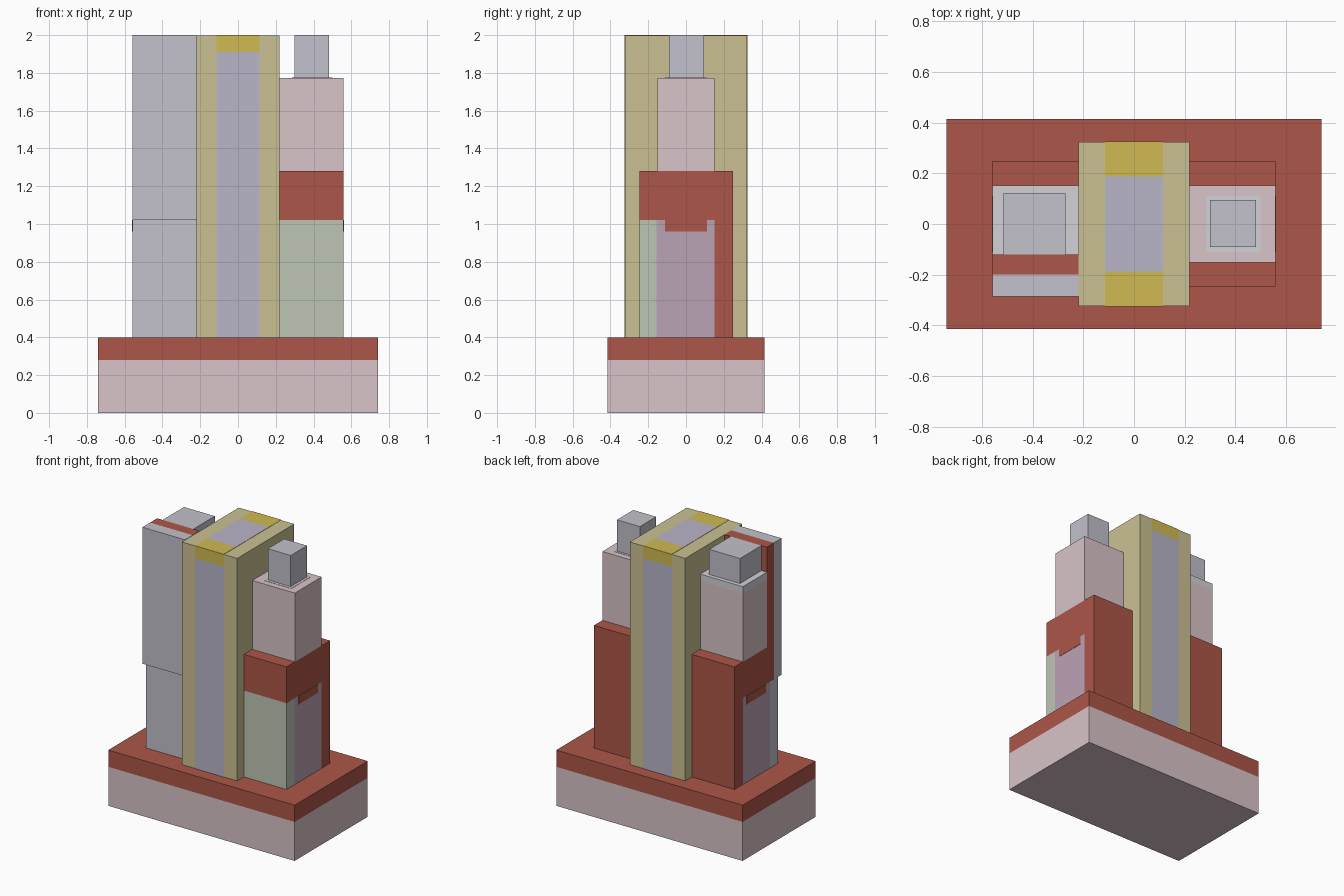
import bpy, bmesh

if "Cube" in bpy.data.objects:
    bpy.data.objects.remove(bpy.data.objects["Cube"])

# Palette (sRGB values turned into linear colour)
def paint(name, hexa):
    m = bpy.data.materials.new(name)
    rgb = [int(hexa[i:i + 2], 16) / 255 for i in (0, 2, 4)]
    m.diffuse_color = [((c + 0.055) / 1.055) ** 2.4 for c in rgb] + [1]
    m.use_nodes = True
    m.node_tree.nodes["Principled BSDF"].inputs["Base Color"].default_value = m.diffuse_color
    return m

PINK = paint("pink", "D8C4C8")
RED = paint("red", "AC5648")
OLIVE = paint("olive", "CBC193")
YELLOW = paint("yellow", "D0BA52")
LAVENDER = paint("lavender", "B9B5C8")
GREY = paint("grey", "C3C1CB")
PALE = paint("pale", "D2D1D6")
GREEN = paint("green", "BEC5B4")
MAUVE = paint("mauve", "BBA3B5")

def box(name, x, y, z, mat):
    """Axis-aligned box from (min, max) ranges."""
    bm = bmesh.new()
    bmesh.ops.create_cube(bm, size=1)
    for v in bm.verts:
        v.co = [r[0] if c < 0 else r[1] for c, r in zip(v.co, (x, y, z))]
    me = bpy.data.meshes.new(name)
    bm.to_mesh(me)
    bm.free()
    me.materials.append(mat)
    ob = bpy.data.objects.new(name, me)
    bpy.context.collection.objects.link(ob)

E = 0.002  # thickness of flush colour panels

# Base
box("base_lower", (-.74, .74), (-.415, .415), (0, .28), PINK)
box("base_upper", (-.74, .74), (-.415, .415), (.28, .4), RED)

# Central tower with a strip running up the front, over the top and down the back
box("central_tower", (-.22, .22), (-.323, .323), (.4, 2 - E), OLIVE)
box("top_strip", (-.115, .115), (-.187, .187), (2 - E, 2), LAVENDER)
for side, s in (("front", -1), ("back", 1)):
    face = sorted((s * .323, s * .325))
    box(side + "_strip", (-.115, .115), face, (.4, 1.91), LAVENDER)
    box(side + "_strip_cap", (-.115, .115), face, (1.91, 2), YELLOW)
    box(side + "_top_strip", (-.115, .115), sorted((s * .187, s * .325)), (2 - E, 2), YELLOW)

# Shared lower blocks of the two side towers
for side, s, front_mat, top_y in (("right", 1, GREEN, -.247), ("left", -1, GREY, -.2)):
    x = sorted((s * .22, s * .558))
    box(side + "_front_block", x, (-.247, -.155), (.4, 1.02), front_mat)
    box(side + "_middle_block", x, (-.155, .15), (.4, 1.02), MAUVE)
    box(side + "_back_block", x, (.15, .248), (.4, 1.02), RED)
    box(side + "_upper_block", x, (top_y, .248), (1.02, 1.28), RED)
    box(side + "_tab", sorted((s * .558, s * .56)), (-.11, .11), (.96, 1.02), RED)

# Right tower top
box("right_shaft", (.22, .558), (-.152, .152), (1.28, 1.774 - E), PINK)
box("right_roof_rim", (.22, .558), (-.152, .152), (1.774 - E, 1.774), PINK)
box("right_roof_inset", (.285, .5), (-.11, .11), (1.774, 1.774 + E), PALE)
box("right_chimney", (.3, .482), (-.09, .095), (1.774, 2), GREY)

# Left tower top
box("left_shaft", (-.558, -.22), (-.12, .152), (1.28, 1.77), PINK)
box("left_roof", (-.558, -.22), (-.12, .152), (1.77, 1.82), PALE)
box("left_chimney", (-.515, -.27), (-.12, .123), (1.82, 2), GREY)
box("left_backing_wall", (-.558, -.22), (-.2, -.12), (1.28, 2), RED)
box("left_front_slab", (-.558, -.22), (-.287, -.2), (1.02, 2), GREY)
